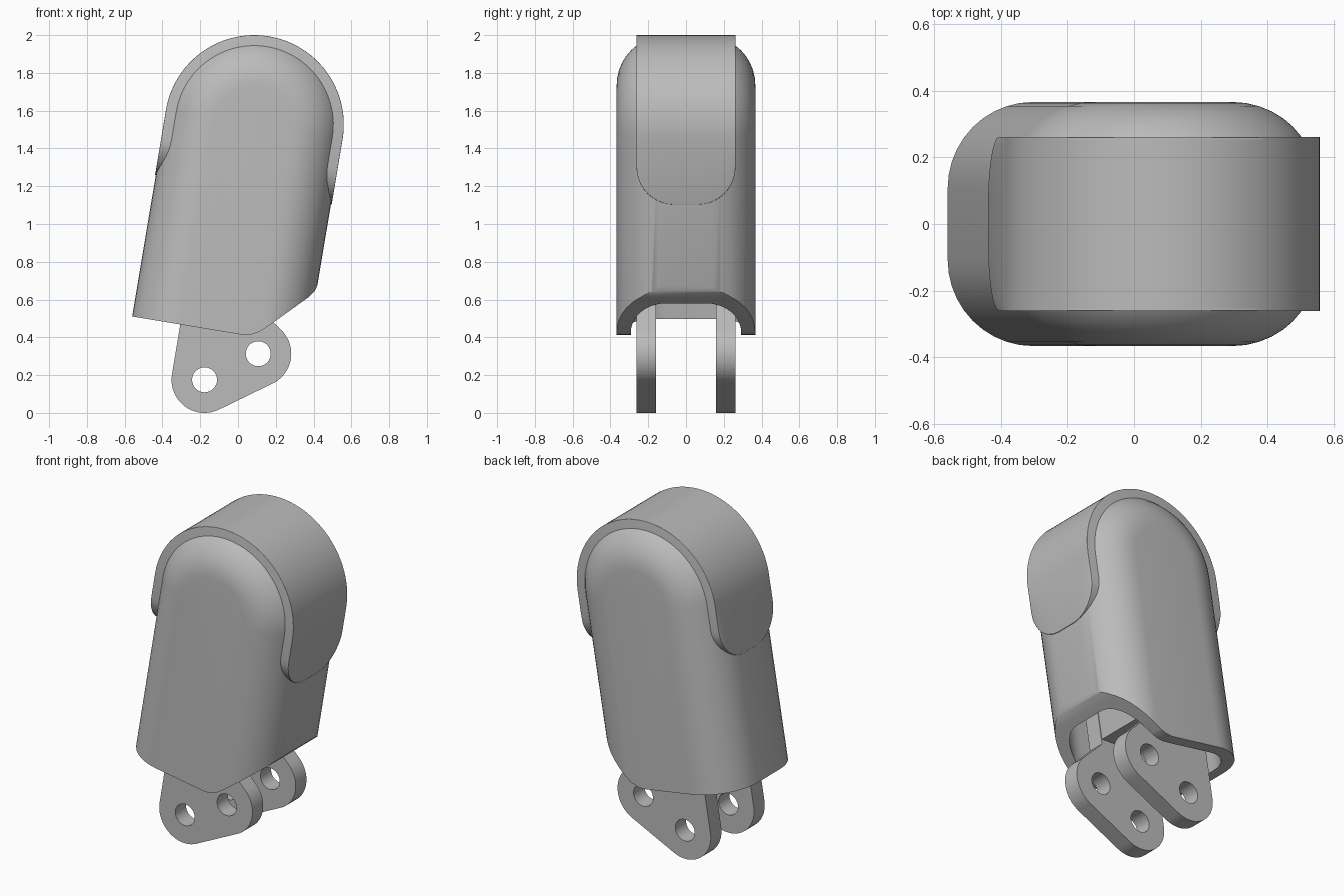
import bpy, bmesh
from math import sin, cos, radians, pi
from mathutils import Vector

old = bpy.data.objects.get("Cube")
if old:
    bpy.data.objects.remove(old, do_unlink=True)

grey = bpy.data.materials.new("plain grey")
grey.use_nodes = True
COLOUR = (0.5, 0.5, 0.5, 1)
grey.diffuse_color = COLOUR
grey.node_tree.nodes["Principled BSDF"].inputs["Base Color"].default_value = COLOUR

TILT = radians(9.5)
CENTRE = Vector((0.086, 0, 1.526))
ACROSS = Vector((cos(TILT), 0, -sin(TILT)))
ALONG = Vector((sin(TILT), 0, cos(TILT)))


def local(u, v, y):
    """Point in the tilted frame of the segment."""
    return CENTRE + ACROSS * u + ALONG * v + Vector((0, y, 0))


def loft(name, rings):
    """Closed solid through rings of equal point count."""
    bm = bmesh.new()
    loops = [[bm.verts.new(p) for p in ring] for ring in rings]
    n = len(loops[0])
    for a, b in zip(loops, loops[1:]):
        for i in range(n):
            j = (i + 1) % n
            bm.faces.new((a[i], a[j], b[j], b[i]))
    bm.faces.new(loops[0])
    bm.faces.new(loops[-1])
    bmesh.ops.recalc_face_normals(bm, faces=bm.faces)
    mesh = bpy.data.meshes.new(name)
    bm.to_mesh(mesh)
    bm.free()
    mesh.materials.append(grey)
    ob = bpy.data.objects.new(name, mesh)
    bpy.context.collection.objects.link(ob)
    return ob


def arch(radius, bottom, y, steps=48):
    """Round-topped outline with straight sides."""
    pts = [local(radius * cos(pi * i / steps), radius * sin(pi * i / steps), y)
           for i in range(steps + 1)]
    return [local(radius, bottom, y)] + pts + [local(-radius, bottom, y)]


def prism(name, outline, y0, y1):
    return loft(name, [[Vector((x, y, z)) for x, z in outline] for y in (y0, y1)])


def arc(x, z, r, start, end, steps):
    angles = [radians(start + (end - start) * i / steps) for i in range(steps + 1)]
    return [(x + r * cos(a), z + r * sin(a)) for a in angles]


def activate(ob):
    bpy.ops.object.select_all(action='DESELECT')
    ob.select_set(True)
    bpy.context.view_layer.objects.active = ob


def cut(ob, cutter):
    mod = ob.modifiers.new("cut", 'BOOLEAN')
    mod.operation = 'DIFFERENCE'
    mod.solver = 'EXACT'
    mod.object = cutter
    activate(ob)
    bpy.ops.object.modifier_apply(modifier=mod.name)
    bpy.data.objects.remove(cutter, do_unlink=True)


def smooth(ob, angle=35):
    activate(ob)
    bpy.ops.object.shade_smooth_by_angle(angle=radians(angle))


def capsule(name, radius, half, fillet, bottom, steps=10):
    """Arch solid with large rounded front and back edges."""
    ts = [pi / 2 * i / steps for i in range(steps + 1)]
    side = [(half - fillet + fillet * sin(t), radius - fillet * (1 - cos(t))) for t in ts]
    sections = [(-y, r) for y, r in reversed(side)] + side
    return loft(name, [arch(r, bottom, y) for y, r in sections])


# Hollow outer shell with an angled lower rim
shell = capsule("outer_shell", 0.47, 0.367, 0.26, -1.4)
cut(shell, capsule("cavity", 0.395, 0.292, 0.185, -1.6))
rim = [(-0.9, 0.567), (-0.04, 0.424), (0.03, 0.413), (0.07, 0.415), (0.11, 0.428),
       (0.16, 0.459), (0.37, 0.61), (0.405, 0.643), (0.425, 0.685), (0.45, 0.8),
       (0.9, 0.8), (0.9, -0.5), (-0.9, -0.5)]
cut(shell, prism("rim_cutter", rim, -0.6, 0.6))
smooth(shell)

# Band wrapped over the tip, with rounded ends
HALF, CORNER, END = 0.262, 0.2, -0.35
side = [(HALF - CORNER + CORNER * sin(t), END + CORNER * (1 - cos(t)))
        for t in (pi / 2 * i / 10 for i in range(11))]
sections = [(-y, b) for y, b in reversed(side)] + side
band = loft("tip_band", [arch(0.474, b, y) for y, b in sections])
bevel = band.modifiers.new("soft edge", 'BEVEL')
bevel.width = 0.018
bevel.segments = 3
bevel.limit_method = 'ANGLE'
bevel.angle_limit = radians(50)
activate(band)
bpy.ops.object.modifier_apply(modifier=bevel.name)
smooth(band)

# Pair of hinge lugs, each with two pin holes
PINS = [(-0.177, 0.175), (0.107, 0.313)]
outline = (arc(*PINS[0], 0.175, 170.5, 295.9, 20) + arc(*PINS[1], 0.175, -64.1, 45, 20)
           + [(0.1, 0.57), (0.2, 1.2), (-0.184, 1.2)])
for name, y in (("front_lug", -0.21), ("back_lug", 0.21)):
    lug = prism(name, outline, y - 0.052, y + 0.052)
    for x, z in PINS:
        cut(lug, prism("pin_cutter", arc(x, z, 0.066, 0, 350, 35), y - 0.1, y + 0.1))
    smooth(lug)

# Block joining the lugs inside the shell
prism("lug_block", [(-0.28, 0.62), (0.1, 0.6), (0.2, 1.2), (-0.184, 1.2)], -0.2, 0.2)
